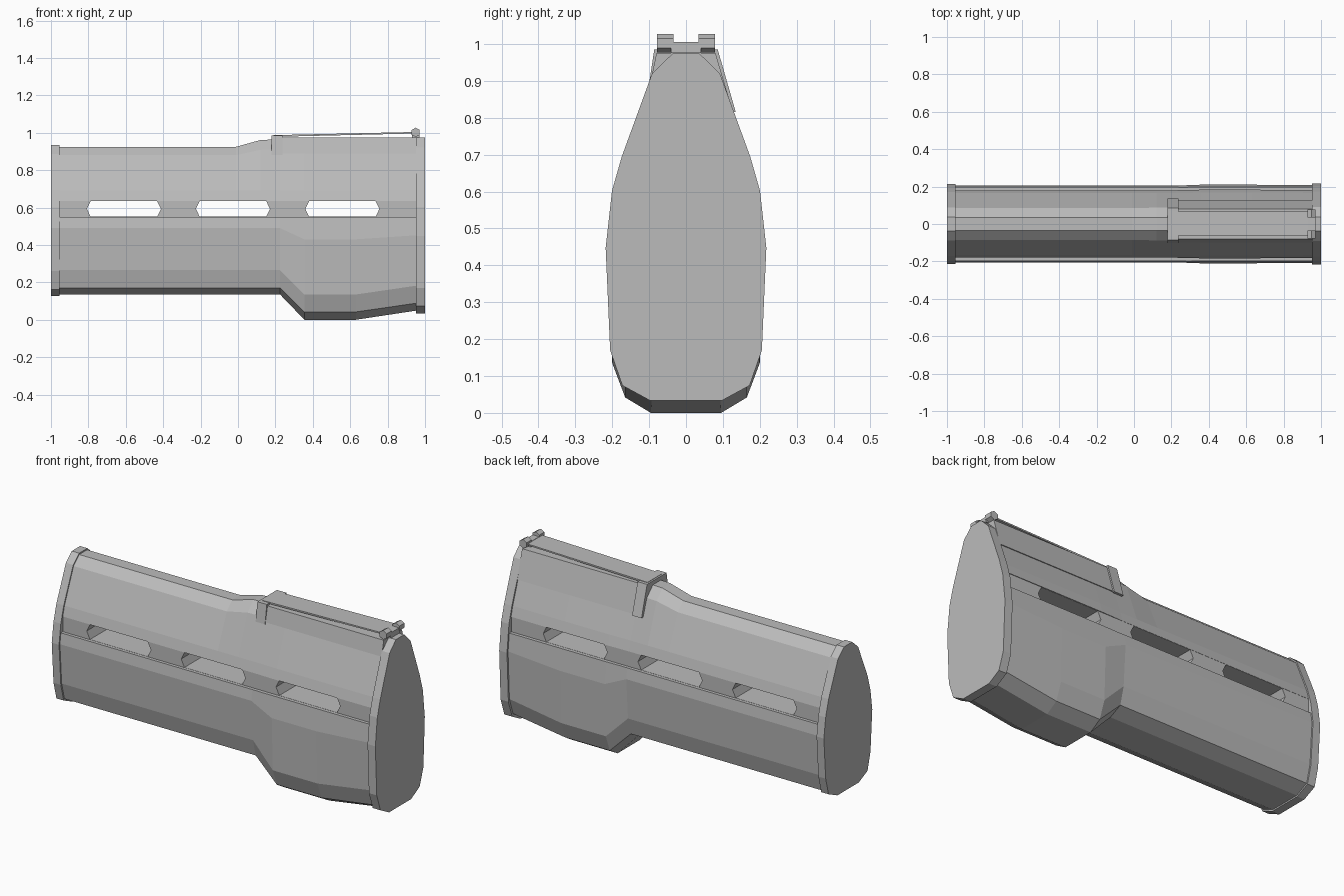
import bpy
import bmesh
from math import cos, sin, pi

if "Cube" in bpy.data.objects:
    bpy.data.objects.remove(bpy.data.objects["Cube"], do_unlink=True)

grey = bpy.data.materials.new("light_grey")
grey.use_nodes = True
grey.diffuse_color = (0.5, 0.5, 0.5, 1)
grey.node_tree.nodes["Principled BSDF"].inputs["Base Color"].default_value = (0.5, 0.5, 0.5, 1)


def loft(name, rings):
    """Skin a row of closed rings and cap both ends."""
    bm = bmesh.new()
    rows = [[bm.verts.new(p) for p in ring] for ring in rings]
    n = len(rows[0])
    for a, b in zip(rows, rows[1:]):
        for i in range(n):
            j = (i + 1) % n
            bm.faces.new((a[i], a[j], b[j], b[i]))
    bm.faces.new(rows[0])
    bm.faces.new(rows[-1])
    bmesh.ops.recalc_face_normals(bm, faces=bm.faces[:])
    mesh = bpy.data.meshes.new(name)
    bm.to_mesh(mesh)
    bm.free()
    obj = bpy.data.objects.new(name, mesh)
    bpy.context.collection.objects.link(obj)
    mesh.materials.append(grey)
    return obj


def along_x(name, outline, x0, x1):
    return loft(name, [[(x, y, z) for y, z in outline] for x in (x0, x1)])


def along_y(name, outline, y0, y1):
    return loft(name, [[(x, y, z) for x, z in outline] for y in (y0, y1)])


def box(x0, x1, z0, z1):
    return [(x0, z0), (x1, z0), (x1, z1), (x0, z1)]


# Half cross-sections: slim tube and deep bulge, top to bottom
SLIM = [(.035, .925), (.085, .88), (.165, .69), (.19, .6),
        (.205, .49), (.19, .265), (.165, .17), (.09, .135)]
DEEP = [(.035, .965), (.088, .912), (.168, .69), (.193, .6),
        (.21, .43), (.2, .135), (.165, .042), (.095, 0)]


def section(x, top, low, sy=1, sz=1):
    half = []
    for i, (a, b) in enumerate(zip(SLIM, DEEP)):
        f = top if i < 2 else low
        y, z = (p + (q - p) * f for p, q in zip(a, b))
        half.append((x, y * sy, .52 + (z - .52) * sz))
    return half + [(x, -y, z) for x, y, z in reversed(half)]


# Main shell
stations = [(-.97, 0, 0), (-.01, 0, 0), (.12, .9, 0), (.225, 1, 0),
            (.355, 1, 1), (.63, 1, 1), (.96, 1, .63)]
shell = loft("shell", [section(*s) for s in stations])

# End plates
loft("rear_end_plate", [section(x, 1, .68, 1.045, 1.02) for x in (.952, 1)])
loft("fore_end_plate", [section(x, 0, 0, 1.04, 1.02) for x in (-1, -.955)])

# Side channels and the three windows through the shell
cutters = [along_y("channel_cutter", box(-.955, .952, .55, .635), s * .179, s * .3)
           for s in (-1, 1)]
for x in (-.61, -.027, .558):
    hexagon = [(x - .198, .593), (x - .178, .551), (x + .178, .551),
               (x + .198, .593), (x + .178, .634), (x - .178, .634)]
    cutters.append(along_y("window_cutter", hexagon, -.4, .4))
for c in cutters:
    c.hide_render = True
    mod = shell.modifiers.new("cut", 'BOOLEAN')
    mod.operation = 'DIFFERENCE'
    mod.solver = 'EXACT'
    mod.object = c
bpy.context.view_layer.update()
cut_mesh = bpy.data.meshes.new_from_object(
    shell.evaluated_get(bpy.context.evaluated_depsgraph_get()))
shell.modifiers.clear()
shell.data = cut_mesh
for c in cutters:
    bpy.data.objects.remove(c, do_unlink=True)

# Top cover, longer on the back side, with a collar at its inner end
cover = [(-.098, .89), (-.08, .975), (.08, .975), (.126, .82), (.1, .82), (0, .89)]
along_x("top_cover", cover, .2, .955)
collar = [(-.102, .88), (-.086, .985), (.086, .985), (.135, .815), (.1, .815), (0, .88)]
along_x("cover_collar", collar, .18, .238)

# Sloping thin plate over the cover
along_y("top_plate", [(.19, .978), (.95, .996), (.95, 1.004), (.19, .987)], -.062, .068)

# Hinge pin and its two hexagonal knobs
along_y("hinge_pin", box(.93, .97, .975, 1.005), -.04, .04)
knob = [(.95 + .025 * cos(i * pi / 3 + pi / 6), 1.002 + .025 * sin(i * pi / 3 + pi / 6))
        for i in range(6)]
for side, s in (("left", 1), ("right", -1)):
    along_y("hinge_knob_" + side, knob, s * .034, s * .078)
